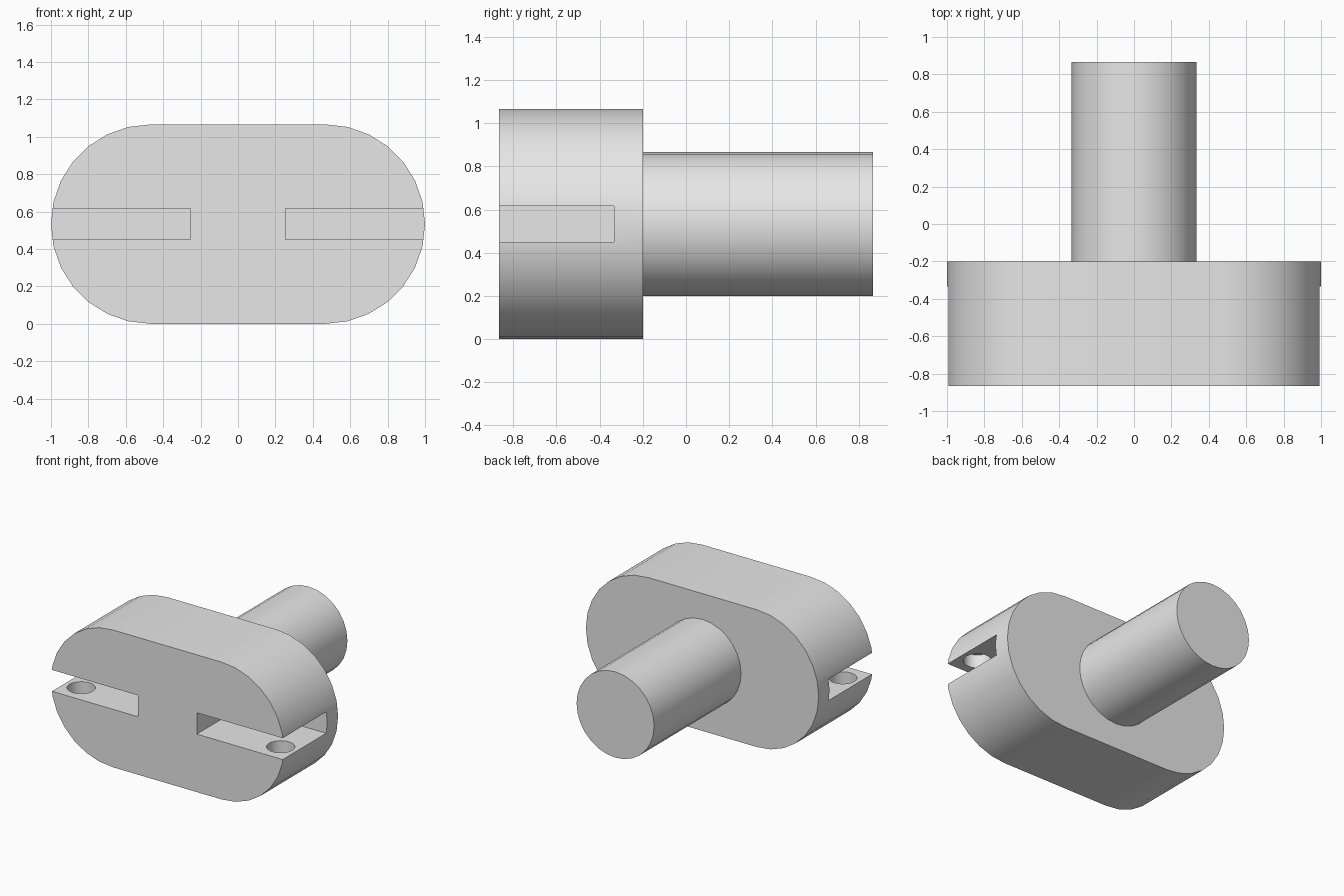
import bpy
import bmesh
from math import sin, cos, pi
from mathutils import Matrix

cube = bpy.data.objects.get("Cube")
if cube:
    bpy.data.objects.remove(cube, do_unlink=True)

RADIUS = 0.533      # end radius of the head, and height of the axis
SEGMENTS = 28
FRONT, SHOULDER, BACK = -0.867, -0.2, 0.867

grey = bpy.data.materials.new("plain grey")
grey.use_nodes = True
grey.diffuse_color = (0.8, 0.8, 0.8, 1)
grey.node_tree.nodes["Principled BSDF"].inputs["Base Color"].default_value = (0.8, 0.8, 0.8, 1)


def make_object(name, bm):
    bmesh.ops.recalc_face_normals(bm, faces=bm.faces)
    mesh = bpy.data.meshes.new(name)
    bm.to_mesh(mesh)
    bm.free()
    mesh.materials.append(grey)
    obj = bpy.data.objects.new(name, mesh)
    bpy.context.collection.objects.link(obj)
    return obj


def extrude_profile(name, points, y0, y1):
    """Prism from an x-z outline, running along y."""
    bm = bmesh.new()
    face = bm.faces.new([bm.verts.new((x, y0, z)) for x, z in points])
    ext = bmesh.ops.extrude_face_region(bm, geom=[face])
    verts = [v for v in ext["geom"] if isinstance(v, bmesh.types.BMVert)]
    bmesh.ops.translate(bm, verts=verts, vec=(0, y1 - y0, 0))
    return make_object(name, bm)


def arc(cx, radius, start, end, steps):
    angles = [start + (end - start) * i / steps for i in range(steps + 1)]
    return [(cx + radius * cos(a), RADIUS + radius * sin(a)) for a in angles]


def cut(target, cutter):
    mod = target.modifiers.new("cut", 'BOOLEAN')
    mod.operation = 'DIFFERENCE'
    mod.solver = 'EXACT'
    mod.object = cutter
    bpy.context.view_layer.objects.active = target
    bpy.ops.object.modifier_apply(modifier=mod.name)
    bpy.data.objects.remove(cutter, do_unlink=True)


# Rounded head
offset = 1 - RADIUS
outline = (arc(offset, RADIUS, -pi / 2, pi / 2, SEGMENTS // 2)
           + arc(-offset, RADIUS, pi / 2, 3 * pi / 2, SEGMENTS // 2))
head = extrude_profile("head", outline, FRONT, SHOULDER)

# Side slots, each with a blind pin hole in floor and ceiling
for side in (1, -1):
    inner, outer, half = side * 0.253, side * 1.2, 0.083
    slot = extrude_profile("slot_cutter",
                           [(inner, RADIUS - half), (outer, RADIUS - half),
                            (outer, RADIUS + half), (inner, RADIUS + half)],
                           FRONT - 0.2, -0.333)
    cut(head, slot)
    bm = bmesh.new()
    bmesh.ops.create_cone(bm, cap_ends=True, segments=SEGMENTS, radius1=0.1, radius2=0.1,
                          depth=2 * (half + 0.105),
                          matrix=Matrix.Translation((side * 0.857, -0.7, RADIUS)))
    cut(head, make_object("hole_cutter", bm))

# Round shaft behind the head
shaft = extrude_profile("shaft", arc(0, 0.333, 0, 2 * pi, SEGMENTS)[:-1], SHOULDER - 0.005, BACK)

# Smooth curved walls, sharp edges kept
bpy.ops.object.select_all(action='DESELECT')
for obj in (head, shaft):
    obj.select_set(True)
bpy.context.view_layer.objects.active = head
bpy.ops.object.shade_smooth_by_angle(angle=pi / 6)
